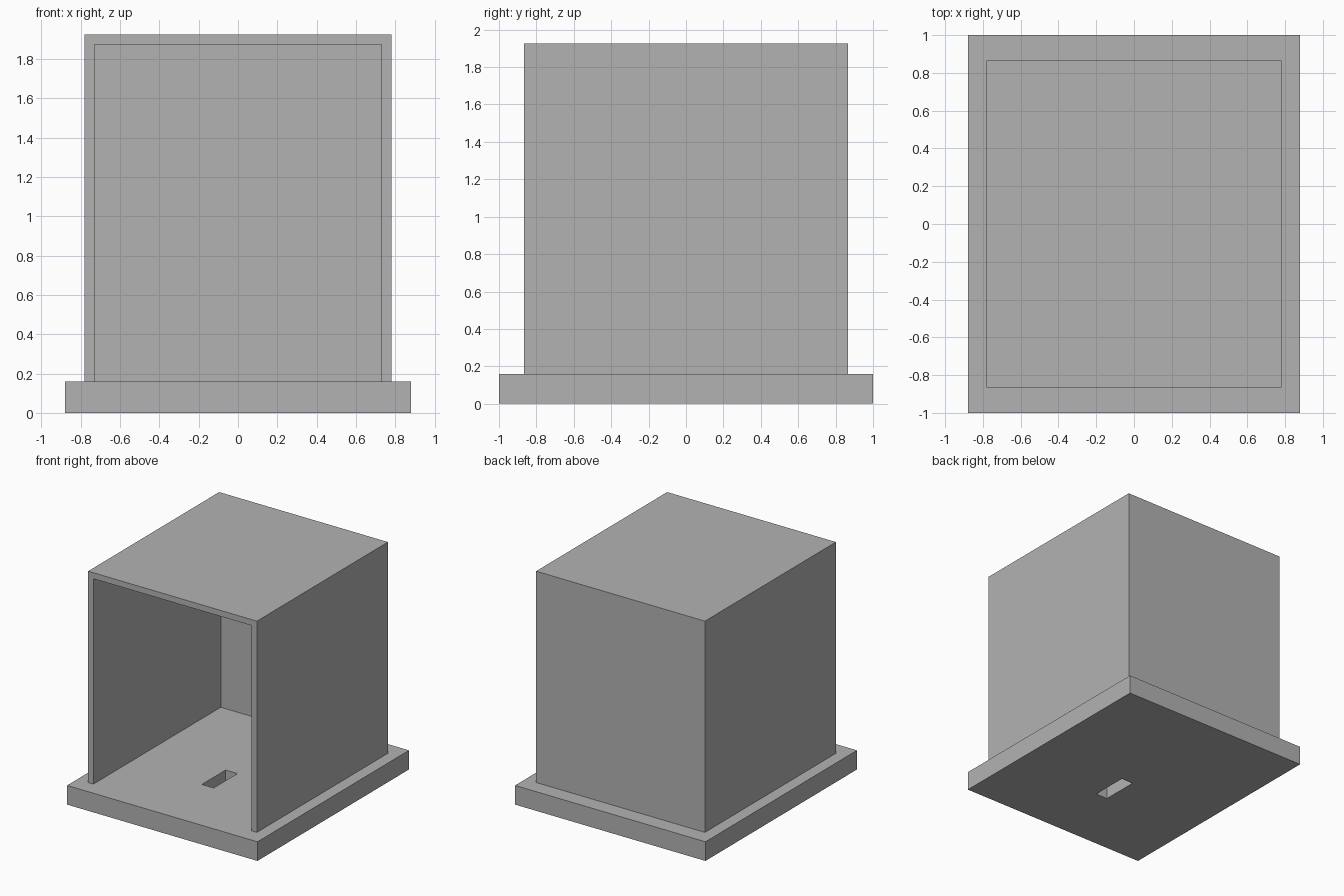
import bpy
import bmesh
from mathutils import Vector

cube = bpy.data.objects.get("Cube")
if cube:
    bpy.data.objects.remove(cube, do_unlink=True)

grey = bpy.data.materials.new("plain grey")
grey.use_nodes = True
grey.diffuse_color = (0.45, 0.45, 0.45, 1)
grey.node_tree.nodes["Principled BSDF"].inputs["Base Color"].default_value = grey.diffuse_color


def box(name, low, high):
    """Axis-aligned box between two corners."""
    low, high = Vector(low), Vector(high)
    bm = bmesh.new()
    bmesh.ops.create_cube(bm, size=1)
    bmesh.ops.scale(bm, vec=high - low, verts=bm.verts)
    bmesh.ops.translate(bm, vec=(low + high) / 2, verts=bm.verts)
    mesh = bpy.data.meshes.new(name)
    bm.to_mesh(mesh)
    bm.free()
    mesh.materials.append(grey)
    obj = bpy.data.objects.new(name, mesh)
    bpy.context.collection.objects.link(obj)
    return obj


def cut(target, cutter):
    cutter.hide_render = True
    cutter.hide_set(True)
    cutter.display_type = 'WIRE'
    mod = target.modifiers.new("opening", 'BOOLEAN')
    mod.operation = 'DIFFERENCE'
    mod.solver = 'EXACT'
    mod.object = cutter
    # Bake the cut so the helper can be removed
    bpy.context.view_layer.objects.active = target
    bpy.ops.object.modifier_apply(modifier=mod.name)
    bpy.data.objects.remove(cutter, do_unlink=True)


BASE_TOP, TOP = 0.16, 1.925
HALF_X, HALF_Y, WALL = 0.78, 0.865, 0.05

# Base plate with a slot through the floor
base = box("base_plate", (-0.88, -1, 0), (0.88, 1, BASE_TOP))
cut(base, box("slot_cutter", (-0.055, -0.4, -0.1), (0.055, -0.085, 0.3)))

# Hood, open at the front and underneath
hood = box("hood", (-HALF_X, -HALF_Y, BASE_TOP), (HALF_X, HALF_Y, TOP))
cut(hood, box("hood_cutter", (WALL - HALF_X, -HALF_Y - 0.1, BASE_TOP - 0.1),
              (HALF_X - WALL, HALF_Y - WALL, TOP - WALL)))
